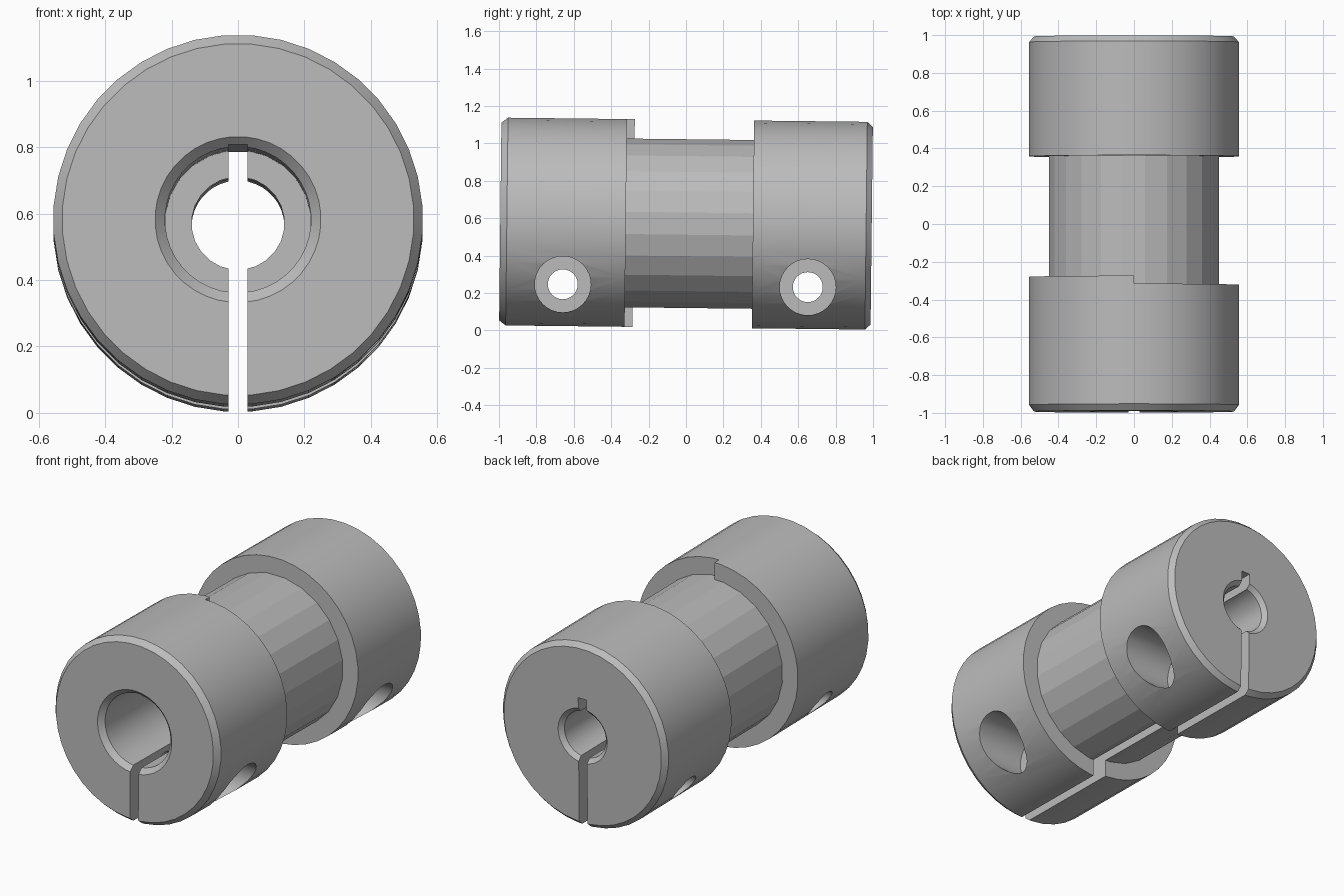
import bpy, bmesh, math
from mathutils import Matrix

if "Cube" in bpy.data.objects:
    bpy.data.objects.remove(bpy.data.objects["Cube"], do_unlink=True)

# Single metal colour
metal = bpy.data.materials.new("grey_metal")
metal.use_nodes = True
GREY = (0.5, 0.5, 0.5, 1)
metal.diffuse_color = GREY
metal.node_tree.nodes["Principled BSDF"].inputs["Base Color"].default_value = GREY

# The shaft axis runs along y with a very slight downward tilt to the back
PLACE = Matrix.Translation((0, 0, 0.571)) @ Matrix.Rotation(-0.0115, 4, "X")
END = 0.993          # half length
FRONT_R, BACK_R = 0.22, 0.14   # bore radii
STEP_Y = 0.0         # where the wide bore meets the narrow one
LIP = -0.322         # inner end of the front hub
HOLE_Z = -0.332


def make_object(name, bm):
    bmesh.ops.recalc_face_normals(bm, faces=bm.faces)
    mesh = bpy.data.meshes.new(name)
    bm.to_mesh(mesh)
    bm.free()
    mesh.materials.append(metal)
    obj = bpy.data.objects.new(name, mesh)
    bpy.context.collection.objects.link(obj)
    obj.matrix_world = PLACE
    return obj


def ring(name, profile, sides):
    """Revolve a closed (radius, y) profile around the y axis."""
    bm = bmesh.new()
    loops = []
    for i in range(sides):
        a = math.tau * (i + 0.5) / sides
        loops.append([bm.verts.new((r * math.sin(a), y, r * math.cos(a))) for r, y in profile])
    n = len(profile)
    for i in range(sides):
        here, there = loops[i], loops[(i + 1) % sides]
        for j in range(n):
            k = (j + 1) % n
            bm.faces.new((here[j], here[k], there[k], there[j]))
    return make_object(name, bm)


def box(name, lo, hi):
    bm = bmesh.new()
    bmesh.ops.create_cube(bm, size=1)
    for v in bm.verts:
        for i in range(3):
            v.co[i] = lo[i] if v.co[i] < 0 else hi[i]
    return make_object(name, bm)


def cross_hole(name, radius, x0, x1, y):
    bm = bmesh.new()
    turn = Matrix.Translation(((x0 + x1) / 2, y, HOLE_Z)) @ Matrix.Rotation(math.pi / 2, 4, "Y")
    bmesh.ops.create_cone(bm, cap_ends=True, segments=32, radius1=radius,
                          radius2=radius, depth=x1 - x0, matrix=turn)
    return make_object(name, bm)


def cut(obj, cutters):
    bpy.context.view_layer.objects.active = obj
    for c in cutters:
        mod = obj.modifiers.new("cut", "BOOLEAN")
        mod.operation = "DIFFERENCE"
        mod.solver = "EXACT"
        mod.object = c
        bpy.ops.object.modifier_apply(modifier=mod.name)


# Clamping hubs with chamfered rims and bore mouths
front_hub = ring("front_hub", [(0.25, -END), (0.53, -END), (0.557, -END + 0.035),
                               (0.557, -0.28), (FRONT_R, -0.28), (FRONT_R, -END + 0.03)], 40)
back_hub = ring("back_hub", [(0.165, END), (0.53, END), (0.557, END - 0.03),
                             (0.557, 0.358), (BACK_R, 0.358), (BACK_R, END - 0.025)], 40)

# Narrow neck with the stepped bore
neck = ring("neck", [(0.455, LIP), (0.455, 0.36), (BACK_R, 0.36), (BACK_R, STEP_Y),
                     (FRONT_R, STEP_Y), (FRONT_R, LIP)], 24)

# Clamping slot below and keyway above, along the whole length
slot = box("slot_cutter", (-0.028, -1.2, -0.8), (0.028, 1.2, 0.226))
# The left half of the front hub is slightly shorter
half_step = box("step_cutter", (0, LIP, -0.8), (0.8, -0.2, 0.8))

cutters = [slot, half_step]
cut(front_hub, [half_step])
for part, y in ((front_hub, -0.655), (back_hub, 0.655)):
    holes = [cross_hole("screw_cutter", 0.08, -0.8, 0.8, y),
             cross_hole("counterbore_cutter", 0.15, 0.17, 0.8, y)]
    cut(part, [slot] + holes)
    cutters += holes
cut(neck, [slot])
for c in cutters:
    bpy.data.objects.remove(c, do_unlink=True)

# Smooth hubs with crisp edges; the neck stays faceted
bpy.ops.object.select_all(action="DESELECT")
for part in (front_hub, back_hub):
    part.select_set(True)
    bpy.context.view_layer.objects.active = part
bpy.ops.object.shade_smooth_by_angle(angle=math.radians(20))
